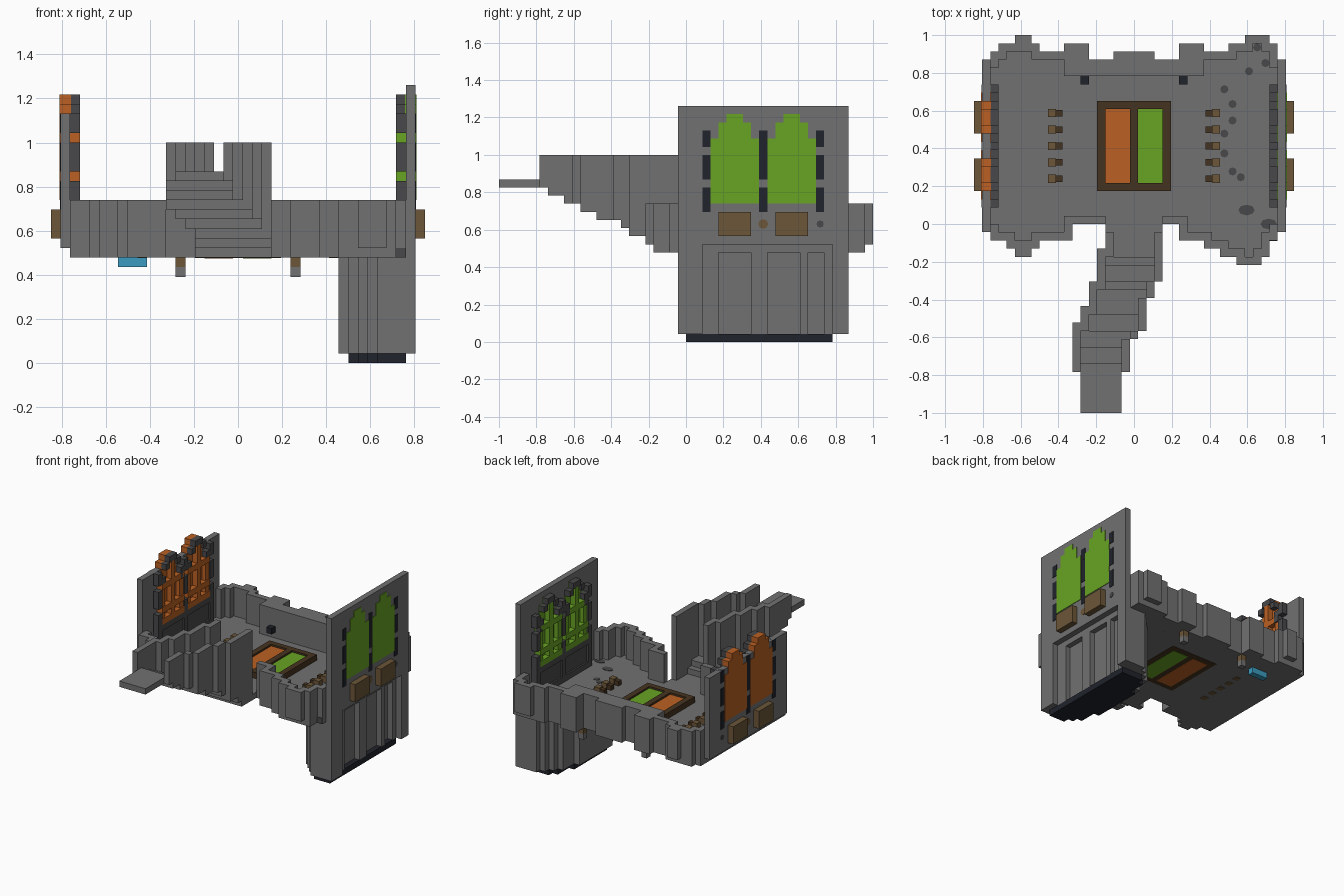
import bpy, bmesh, math
from mathutils import Matrix, Vector

if "Cube" in bpy.data.objects:
    bpy.data.objects.remove(bpy.data.objects["Cube"], do_unlink=True)

U = 1 / 23  # size of one block


def material(name, *rgb):
    m = bpy.data.materials.new(name)
    m.use_nodes = True
    m.diffuse_color = (*rgb, 1)
    m.node_tree.nodes["Principled BSDF"].inputs["Base Color"].default_value = (*rgb, 1)
    return m


STONE = material("stone grey", .165, .165, .165)
SLATE = material("slate grey", .066, .066, .07)
BLACK = material("blue black", .015, .017, .025)
GREEN = material("leaf green", .14, .37, .017)
ORANGE = material("rust orange", .5, .12, .017)
WOOD = material("brown wood", .15, .094, .04)
DARK_WOOD = material("dark wood", .06, .034, .014)
CYAN = material("cyan", .045, .33, .53)


class Part:
    """Collects blocks, given in block units, into one object."""

    def __init__(self, name, mat):
        self.name, self.mat, self.bm = name, mat, bmesh.new()

    def box(self, x, y, z, side=1):
        if side < 0:
            x = (-x[1], -x[0])
        size = [b - a for a, b in (x, y, z)]
        mid = Vector([(a + b) / 2 for a, b in (x, y, z)]) * U
        bmesh.ops.create_cube(self.bm, size=1, matrix=Matrix.Translation(mid)
                              @ Matrix.Diagonal([s * U for s in size] + [1]))
        return self

    def disc(self, at, rx, ry, turn=Matrix()):
        bmesh.ops.create_cone(self.bm, cap_ends=True, segments=8, radius1=U, radius2=U, depth=.006,
                              matrix=Matrix.Translation(Vector(at) * U) @ turn
                              @ Matrix.Diagonal((rx, ry, 1, 1)))
        return self

    def done(self):
        mesh = bpy.data.meshes.new(self.name)
        self.bm.to_mesh(mesh)
        self.bm.free()
        mesh.materials.append(self.mat)
        bpy.context.collection.objects.link(bpy.data.objects.new(self.name, mesh))


def steps(letters):
    return [ord(c) - ord("a") for c in letters]


# Rough outline of the platform, one letter per block column
back = [20 + s for s in steps("abccddcbbbcccaaabbbbbaaacccbbbccdddca")]
front = [-s for s in steps("bccdeedccccaaaaaaaaaaaaacccddeefffecb")]

floor = Part("floor", STONE)
rim = Part("rim_wall", STONE)
for n in range(1, 36):
    i = n - 18
    x = (i - .5, i + .5)
    floor.box(x, (max(front[n], -4), min(back[n], 22)), (11, 12))
    inner = min(back[n - 1:n + 2]) - 1
    if abs(i) <= 8:
        inner = 18
    rim.box(x, (inner, back[n]), (12, 17))
    if abs(i) > 3:
        rim.box(x, (front[n], max(front[n - 1:n + 2]) + 1), (12, 17))
floor.done()
rim.done()

# End walls
Part("right_end_wall", STONE).box((-18.5, -17.5), (-1, 20), (12, 26)).done()
wall = Part("left_end_wall", STONE).box((17.5, 18.5), (-1, 20), (12, 29))
for y in ((-1, 2), (18, 20)):
    wall.box((17.5, 18.5), y, (1, 12))
wall.done()

# Half-round support below the left end, with a fluted outer face
support = Part("support", STONE)
foot = Part("support_foot", BLACK)
for y in range(-1, 20):
    bulge = math.sqrt(1 - ((y - 9) / 10.6) ** 2)
    edge = 16.5 - round(6 * bulge)
    support.box((edge, 16.6), (y, y + 1), (1, 11))
    if 0 <= y < 18:
        foot.box((min(edge + 1, 16.5), 17.5), (y, y + 1), (0, 1))
for y in ((-1, 4), (8, 10), (14, 15), (17, 20)):
    support.box((16.5, 17.5), y, (1, 11))
support.box((16.5, 17.5), (-1, 20), (11, 12))
support.done()
foot.done()

# Arched windows: coloured pane, slate frame and raised lattice on the inside
ARCH = (25, 27, 28, 28, 27, 25)
for side, label, colour in ((1, "left", GREEN), (-1, "right", ORANGE)):
    pane = Part(label + "_window_panes", colour)
    lattice = Part(label + "_window_lattice", colour)
    frame = Part(label + "_window_frame", SLATE)
    bars = Part(label + "_window_posts", BLACK)
    for start in (3, 10):
        for k, top in enumerate(ARCH):
            y = (start + k, start + k + 1)
            pane.box((17.4, 18.6), y, (17, top), side)
            frame.box((16.5, 17.5), y, (top - 2 if k in (0, 5) else top - 1, top), side)
        lattice.box((16.5, 17.5), (start + 2.5, start + 3.5), (17, 27), side)
        for z in (17, 19, 23):
            lattice.box((16.5, 17.5), (start, start + 6), (z, z + 1), side)
        for k in (0, 5):
            lattice.box((16.7, 17.5), (start + k, start + k + 1), (17, 23), side)
    for y in (2, 9, 16):
        for z in ((16, 19), (20, 23), (24, 26)):
            frame.box((16.5, 17.5), (y, y + 1), z, side)
            bars.box((17.4, 18.58), (y, y + 1), z, side)
    bars.box((17.4, 18.57), (9, 10), (20, 26), side)
    frame.box((16.8, 17.5), (2, 17), (12, 16), side)
    for z in ((12, 13), (16, 17)):
        frame.box((16.5, 17.5), (2, 17), z, side)
    for y in (2, 9, 16):
        frame.box((16.5, 17.5), (y, y + 1), (12, 17), side)
    for p in (pane, lattice, frame, bars):
        p.done()

    # Planter boxes and studs on the outside
    planter = Part(label + "_planter_boxes", WOOD)
    for y in ((4, 8), (11, 15)):
        planter.box((18.5, 19.5), y, (13, 16), side)
    turn = Matrix.Rotation(math.pi / 2, 4, "Y")
    planter.disc((side * 18.5, 9.5, 14.5), .6, .6, turn).done()
    Part(label + "_wall_stud", SLATE).disc((side * 18.5, 16.5, 14.5), .45, .45, turn).done()

    # Pegs on the floor
    pegs = Part(label + "_floor_pegs", WOOD)
    tips = Part(label + "_peg_tips", DARK_WOOD)
    for y in range(5, 14, 2):
        pegs.box((9.5, 10.5), (y, y + 1), (10.95, 13), side)
        tips.box((8.7, 9.5), (y + .1, y + .9), (12, 12.8), side)
    pegs.done()
    tips.done()

    # Lamp on the back wall and hanging post below it
    Part(label + "_lamp", BLACK).box((5.5, 6.5), (17, 18), (13, 14), side).done()
    Part(label + "_post_top", WOOD).box((5.5, 6.5), (19, 20), (10, 11), side).done()
    Part(label + "_post_end", STONE).box((5.5, 6.5), (19, 20), (9, 10), side).done()

# Double hatch in the floor
hatch = Part("hatch_frame", DARK_WOOD)
for x in ((-4.5, -3.5), (-.5, .5), (3.5, 4.5)):
    hatch.box(x, (4, 15), (10.95, 13))
for y in ((4, 5), (14, 15)):
    hatch.box((-4.5, 4.5), y, (10.95, 13))
hatch.done()
Part("orange_hatch", ORANGE).box((-3.5, -.5), (5, 14), (10.9, 12.7)).done()
Part("green_hatch", GREEN).box((.5, 3.5), (5, 14), (10.9, 12.7)).done()

# Winding stair bridge with parapets
stair = Part("bridge_stairs", STONE)
parapet = Part("bridge_parapets", STONE)
under = [11 + s for s in steps("aaaabccdeeeffgghhi")]
left = [-3.5 - s for s in steps("aaabbbbcccddeeeeee")]
right = [3.5 - s for s in steps("aaaaaaabbccccdeeee")]
for k, (z, a, b) in enumerate(zip(under, left, right)):
    y = (-k - 1, -k)
    stair.box((a, b), y, (z, z + 1))
    if k:
        # parapets thicken where the path shifts sideways
        parapet.box((a, max(left[k - 1], a) + 1), y, (z, 23))
        parapet.box((b - 1, right[k - 1]) if right[k - 1] < b else (b - 1, b), y, (z, 23))
stair.box((-6.5, -1.5), (-23, -18), (19, 20))
stair.done()
parapet.done()

# Dark patches on the floor
patches = Part("floor_patches", SLATE)
for x, y in ((15, 21.5), (16, 19.6), (14, 18.6), (11, 16.4), (12, 14.6), (12, 12.6),
             (11, 11), (11, 8.6), (12, 6.4), (13, 5.7)):
    patches.disc((x, y, 12), .5, .5)
for x, y in ((13.7, 1.7), (16.4, 0)):
    patches.disc((x, y, 12), 1, .65)
patches.box((16.5, 17.5), (-2.1, -1), (11, 12)).done()

# Small cyan block under the floor
Part("cyan_block", CYAN).box((-12.5, -9.5), (17, 18), (10, 11)).done()
